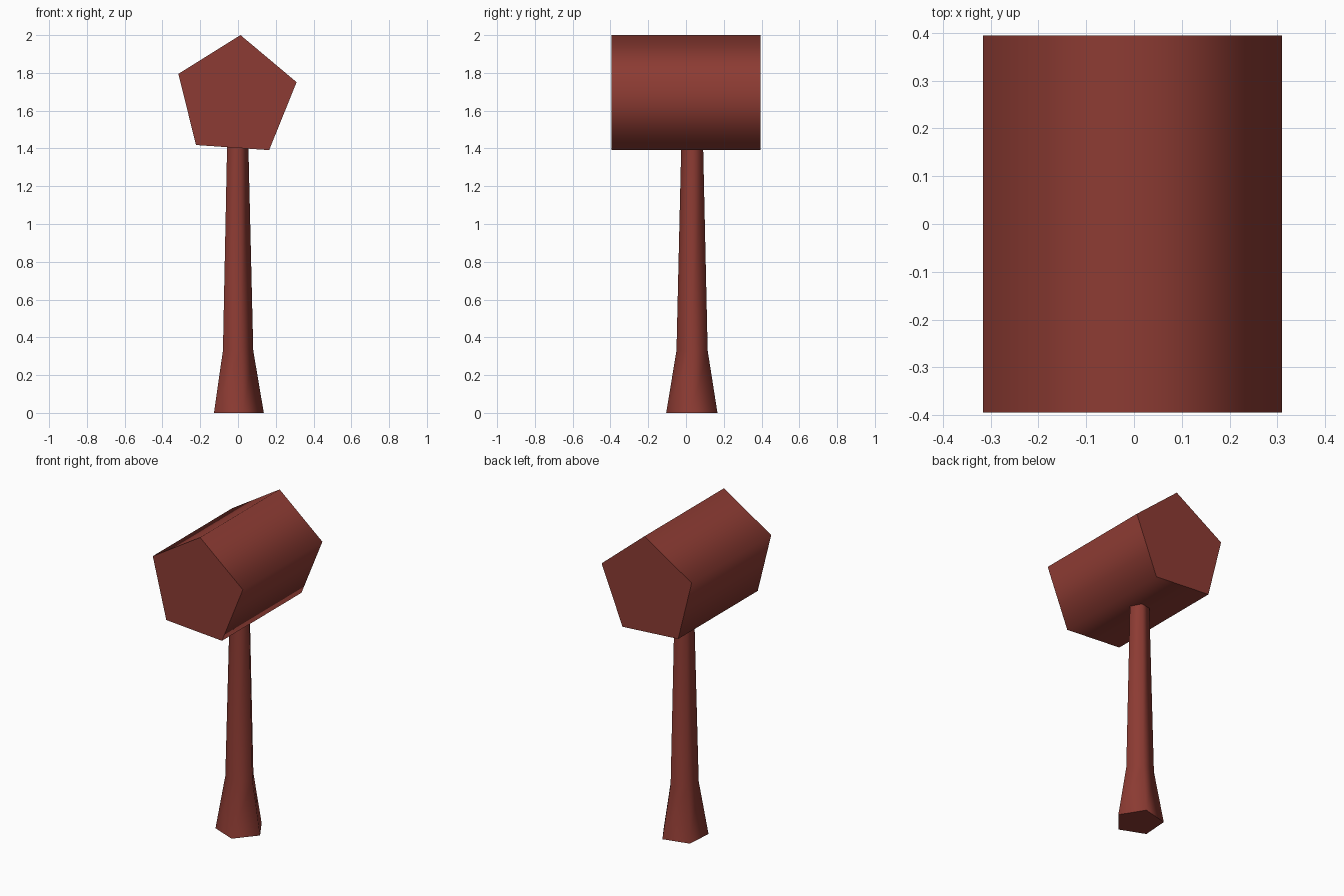
import bpy, bmesh, math
from mathutils import Vector

if "Cube" in bpy.data.objects:
    bpy.data.objects.remove(bpy.data.objects["Cube"])

# Single reddish brown used for the whole mallet
mat = bpy.data.materials.new("reddish_brown")
mat.diffuse_color = (0.265, 0.044, 0.033, 1.0)
mat.use_nodes = True
mat.node_tree.nodes["Principled BSDF"].inputs["Base Color"].default_value = mat.diffuse_color

SIDES = 5
TWIST = -4.0  # small rotation shared by both pentagons, in degrees


def loft(name, rings):
    """Join pentagon rings (centre, axis_u, axis_v, radius) and cap both ends."""
    bm = bmesh.new()
    loops = []
    for centre, u, v, r in rings:
        loop = []
        for i in range(SIDES):
            a = math.radians(TWIST + u[1] + 360 * i / SIDES)
            loop.append(bm.verts.new(Vector(centre) + r * (math.cos(a) * Vector(u[0]) + math.sin(a) * Vector(v))))
        loops.append(loop)
    for lo, hi in zip(loops, loops[1:]):
        for i in range(SIDES):
            j = (i + 1) % SIDES
            bm.faces.new((lo[i], lo[j], hi[j], hi[i]))
    bm.faces.new(loops[0][::-1])
    bm.faces.new(loops[-1])
    bmesh.ops.recalc_face_normals(bm, faces=bm.faces)
    mesh = bpy.data.meshes.new(name)
    bm.to_mesh(mesh)
    bm.free()
    mesh.materials.append(mat)
    ob = bpy.data.objects.new(name, mesh)
    bpy.context.collection.objects.link(ob)
    # Smooth sides, sharp end caps
    bpy.ops.object.select_all(action='DESELECT')
    ob.select_set(True)
    bpy.context.view_layer.objects.active = ob
    bpy.ops.object.shade_smooth_by_angle(angle=math.radians(80))
    return ob


X, Y, Z = (1, 0, 0), (0, 1, 0), (0, 0, 1)

# Head: pentagonal prism lying along y, one corner up
loft("mallet_head", [((-0.01, y, 1.671), (X, 90), Z, 0.33) for y in (-0.395, 0.395)])

# Handle: tapered shaft flaring at the grip end
loft("handle", [((-0.006, 0.034, z), (X, 0), Y, r)
                for z, r in ((0, 0.143), (0.33, 0.087), (1.415, 0.061))])
